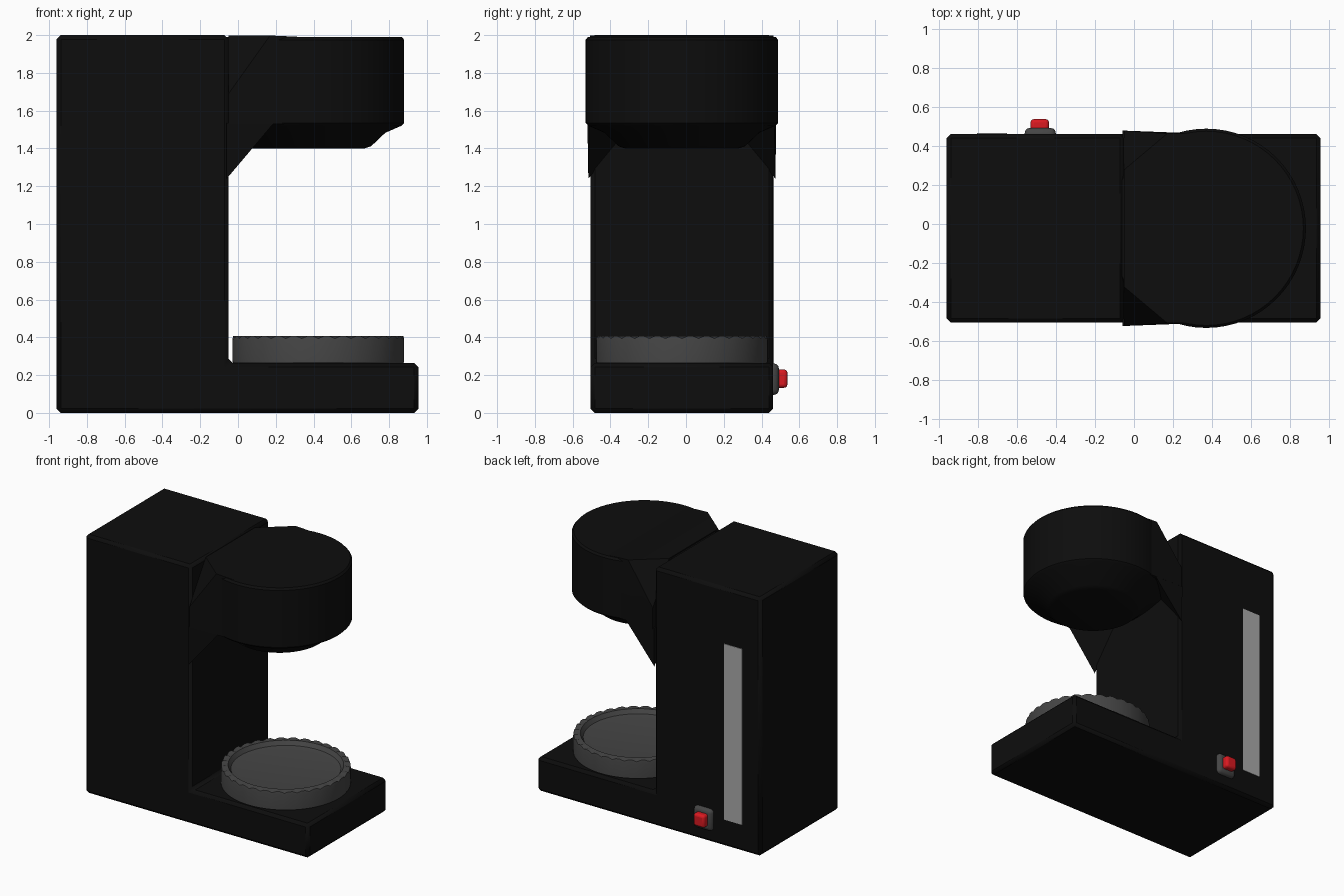
import bpy, bmesh, math

if "Cube" in bpy.data.objects:
    bpy.data.objects.remove(bpy.data.objects["Cube"])

CY = -0.022  # centre line of the machine in y


def material(name, r, g, b):
    m = bpy.data.materials.new(name)
    m.diffuse_color = (r, g, b, 1)
    m.use_nodes = True
    m.node_tree.nodes["Principled BSDF"].inputs["Base Color"].default_value = m.diffuse_color
    return m


BLACK = material("black", 0.004, 0.004, 0.004)
DARK = material("dark_grey", 0.06, 0.06, 0.06)
LIGHT = material("light_grey", 0.4, 0.4, 0.4)
RED = material("red", 0.7, 0.01, 0.015)


def finish(name, bm, mat, bevel=0, segments=1):
    bmesh.ops.recalc_face_normals(bm, faces=bm.faces)
    me = bpy.data.meshes.new(name)
    bm.to_mesh(me)
    bm.free()
    ob = bpy.data.objects.new(name, me)
    bpy.context.collection.objects.link(ob)
    me.materials.append(mat)
    if bevel:
        mod = ob.modifiers.new("bevel", "BEVEL")
        mod.width, mod.segments = bevel, segments
    bpy.ops.object.select_all(action='DESELECT')
    ob.select_set(True)
    bpy.context.view_layer.objects.active = ob
    bpy.ops.object.shade_smooth_by_angle(angle=math.radians(30))
    return ob


def extrude_y(name, profile, y0, y1, mat, bevel=0, segments=1):
    bm = bmesh.new()
    face = bm.faces.new([bm.verts.new((x, y0, z)) for x, z in profile])
    new = bmesh.ops.extrude_face_region(bm, geom=[face])["geom"]
    verts = [v for v in new if isinstance(v, bmesh.types.BMVert)]
    bmesh.ops.translate(bm, verts=verts, vec=(0, y1 - y0, 0))
    return finish(name, bm, mat, bevel, segments)


def rect(x0, x1, z0, z1):
    return [(x0, z0), (x1, z0), (x1, z1), (x0, z1)]


def lathe(name, profile, cx, mat, n=64, tooth=None):
    """Turn an (r, z) profile; tooth = profile index whose height alternates."""
    bm = bmesh.new()
    rings = []
    for k, (r, z) in enumerate(profile):
        rings.append([bm.verts.new((cx + r * math.cos(2 * math.pi * i / n),
                                    CY + r * math.sin(2 * math.pi * i / n),
                                    z - (0.012 if k == tooth and i % 3 == 0 else 0)))
                      for i in range(n)])
    for a, b in zip(rings, rings[1:]):
        for i in range(n):
            j = (i + 1) % n
            bm.faces.new((a[i], a[j], b[j], b[i]))
    bm.faces.new(rings[0])
    bm.faces.new(rings[-1])
    return finish(name, bm, mat)


def hull(name, points, mat):
    bm = bmesh.new()
    verts = [bm.verts.new((x, CY + y, z)) for x, y, z in points]
    bmesh.ops.convex_hull(bm, input=verts)
    return finish(name, bm, mat)


# Tower and base in one L-shaped housing
extrude_y("housing", [(-0.96, 0), (0.955, 0), (0.955, 0.265), (-0.05, 0.265),
                      (-0.05, 2.0), (-0.96, 2.0)], -0.505, 0.461, BLACK, 0.022)

# Round brewing head with stepped underside
lathe("brew_head", [(0.30, 1.40), (0.335, 1.412), (0.41, 1.483), (0.495, 1.52),
                    (0.51, 1.535), (0.51, 1.975), (0.497, 1.99)], 0.37, BLACK)

# Neck joining head to tower, top corners cut away
neck = []
for s in (-1, 1):
    neck += [(-0.05, s * 0.5, 1.53), (-0.05, s * 0.5, 1.69), (-0.05, s * 0.30, 1.998),
             (0.17, s * 0.485, 1.998), (0.34, s * 0.485, 1.99), (0.34, s * 0.485, 1.53)]
hull("neck", neck, BLACK)

# Pointed gussets under the neck
for side, s in (("front", -1), ("rear", 1)):
    hull("gusset_" + side, [(-0.06, s * 0.495, 1.24), (0.19, s * 0.49, 1.535),
                            (-0.06, s * 0.5, 1.535), (-0.06, s * 0.25, 1.535)], BLACK)

# Cup plate with notched rim and shallow dish
lathe("cup_plate", [(0.445, 0.255), (0.455, 0.27), (0.455, 0.385), (0.452, 0.406),
                    (0.405, 0.406), (0.385, 0.375), (0.34, 0.368)],
      0.425, DARK, n=96, tooth=3)

# Water level window, switch surround and switch on the rear face
extrude_y("level_window", rect(-0.805, -0.65, 0.21, 1.57), 0.44, 0.465, LIGHT)
extrude_y("switch_surround", rect(-0.56, -0.40, 0.095, 0.262), 0.43, 0.492, DARK, 0.028, 3)
extrude_y("power_switch", rect(-0.53, -0.435, 0.133, 0.23), 0.46, 0.537, RED, 0.018, 3)
